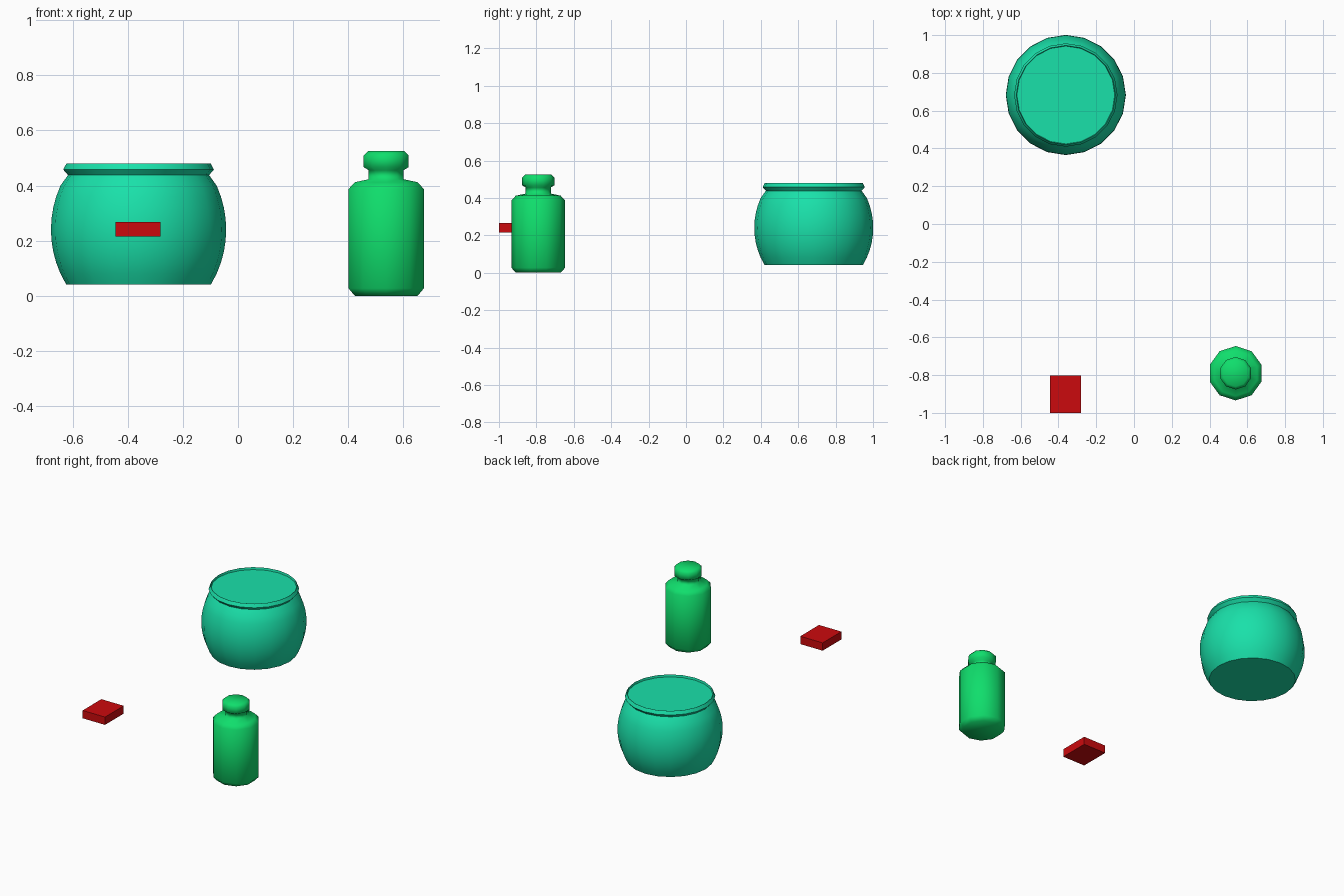
import bpy, bmesh, math

if "Cube" in bpy.data.objects:
    bpy.data.objects.remove(bpy.data.objects["Cube"])


def material(name, rgb):
    m = bpy.data.materials.new(name)
    m.diffuse_color = (*rgb, 1)
    m.use_nodes = True
    m.node_tree.nodes["Principled BSDF"].inputs["Base Color"].default_value = m.diffuse_color
    return m


def finish(name, bm, mat, loc, angle):
    bmesh.ops.recalc_face_normals(bm, faces=bm.faces)
    me = bpy.data.meshes.new(name)
    bm.to_mesh(me)
    bm.free()
    me.materials.append(mat)
    ob = bpy.data.objects.new(name, me)
    ob.location = loc
    bpy.context.collection.objects.link(ob)
    if angle:
        bpy.ops.object.select_all(action='DESELECT')
        ob.select_set(True)
        bpy.context.view_layer.objects.active = ob
        bpy.ops.object.shade_smooth_by_angle(angle=math.radians(angle))
    return ob


def lathe(name, profile, sides, start, mat, loc, angle):
    """Turn (radius, z) points into a closed body with flat end caps."""
    bm = bmesh.new()
    rings = []
    for r, z in profile:
        rings.append([bm.verts.new((r * math.cos(start + math.tau * i / sides),
                                    r * math.sin(start + math.tau * i / sides), z))
                      for i in range(sides)])
    for a, b in zip(rings, rings[1:]):
        for i in range(sides):
            j = (i + 1) % sides
            bm.faces.new((a[i], a[j], b[j], b[i]))
    bm.faces.new(rings[0][::-1])
    bm.faces.new(rings[-1])
    return finish(name, bm, mat, loc, angle)


teal = material("teal", (0.01, 0.75, 0.40))
green = material("green", (0.005, 0.73, 0.15))
red = material("red", (0.60, 0.003, 0.004))

# Round bowl: bulging wall, flared rim and filled, slightly sunken top
steps = 10
bowl = []
for k in range(steps + 1):
    dz = -0.2 + 0.4 * k / steps
    bowl.append((0.318 * math.sqrt(1 - (dz / 0.353) ** 2), 0.24 + dz))
bowl[-1] = (0.256, 0.438)
bowl += [(0.2735, 0.458), (0.262, 0.48), (0.259, 0.465)]
lathe("bowl", bowl, 20, 0, teal, (-0.361, 0.683, 0), 35)

# Ten-sided bottle with narrow neck and lid
bottle = [(0.12, 0), (0.144, 0.027), (0.144, 0.387), (0.12, 0.412),
          (0.067, 0.423), (0.067, 0.456), (0.086, 0.467), (0.086, 0.509),
          (0.07, 0.525)]
lathe("bottle", bottle, 10, math.pi / 2, green, (0.538, -0.79, 0), 80)

# Flat block
bm = bmesh.new()
bmesh.ops.create_cube(bm, size=1)
bmesh.ops.scale(bm, vec=(0.165, 0.197, 0.052), verts=bm.verts)
finish("block", bm, red, (-0.363, -0.9015, 0.241), 0)
